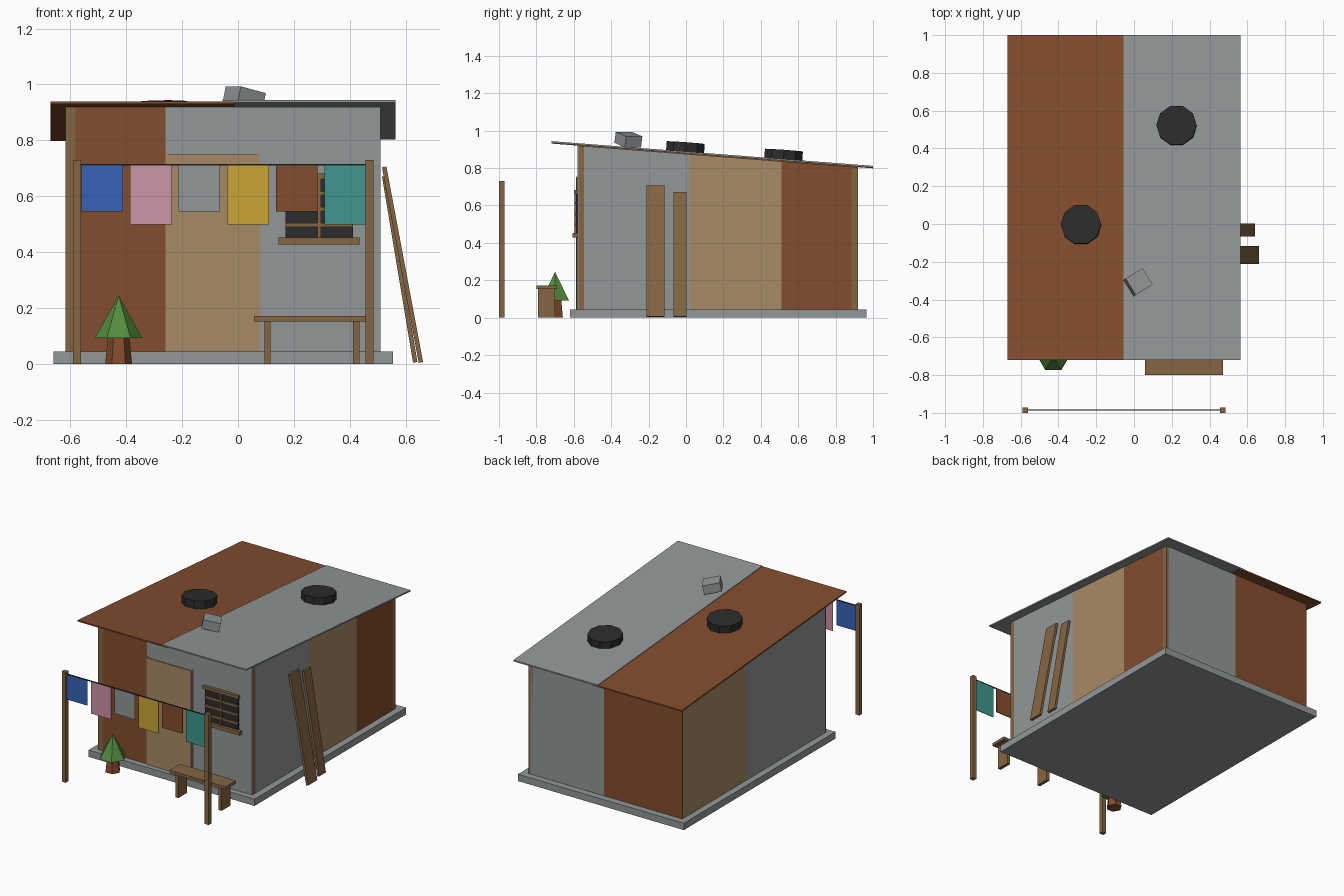
import bpy, bmesh, math
from mathutils import Matrix, Vector

if "Cube" in bpy.data.objects:
    bpy.data.objects.remove(bpy.data.objects["Cube"], do_unlink=True)


def material(name, r, g, b):
    lin = [(c / 255 / 12.92) if c < 11 else ((c / 255 + 0.055) / 1.055) ** 2.4 for c in (r, g, b)]
    m = bpy.data.materials.new(name)
    m.use_nodes = True
    m.diffuse_color = (*lin, 1)
    bsdf = m.node_tree.nodes["Principled BSDF"]
    bsdf.inputs["Base Color"].default_value = (*lin, 1)
    bsdf.inputs["Roughness"].default_value = 0.9
    return m


RUST = material("rust", 132, 77, 45)
TAN = material("tan board", 167, 139, 102)
GREY = material("grey metal", 147, 151, 152)
WOOD = material("wood", 133, 102, 68)
DARK = material("dark rubber", 44, 44, 45)
BLUE = material("blue cloth", 53, 100, 182)
PINK = material("pink cloth", 205, 147, 165)
YELLOW = material("yellow cloth", 203, 165, 52)
TEAL = material("teal cloth", 63, 151, 143)
GREEN = material("green leaves", 84, 139, 63)

SLOPE = -0.077


def roof_z(y):
    """Height of the underside of the roof."""
    return 0.931 + SLOPE * (y + 0.72)


def finish(name, bm, mat):
    bmesh.ops.recalc_face_normals(bm, faces=bm.faces)
    mesh = bpy.data.meshes.new(name)
    bm.to_mesh(mesh)
    bm.free()
    mesh.materials.append(mat)
    obj = bpy.data.objects.new(name, mesh)
    bpy.context.collection.objects.link(obj)
    return obj


def slab(name, mat, x, y, z0, z1=None):
    """Box from ranges; without z1 its top follows the roof."""
    bm = bmesh.new()
    bmesh.ops.create_cube(bm, size=1)
    for v in bm.verts:
        px = x[v.co.x > 0]
        py = y[v.co.y > 0]
        top = roof_z(py) if z1 is None else z1
        v.co = (px, py, top if v.co.z > 0 else z0)
    return finish(name, bm, mat)


def block(name, mat, size, centre, rotation):
    bm = bmesh.new()
    bmesh.ops.create_cube(bm, size=1)
    bmesh.ops.transform(bm, verts=bm.verts, matrix=Matrix.Translation(centre)
                        @ rotation @ Matrix.Diagonal((*size, 1)))
    return finish(name, bm, mat)


def cone(name, mat, sides, r0, r1, depth, base, tilt=0.0):
    bm = bmesh.new()
    bmesh.ops.create_cone(bm, cap_ends=True, segments=sides, radius1=r0, radius2=r1, depth=depth)
    bmesh.ops.transform(bm, verts=bm.verts, matrix=Matrix.Translation(base)
                        @ Matrix.Rotation(tilt, 4, 'X') @ Matrix.Translation((0, 0, depth / 2)))
    # Put a corner on the x axis so flat sides face front and back
    first = max(bm.verts, key=lambda v: v.co.x).co
    if abs(first.y - base[1]) > 0.01:
        bmesh.ops.rotate(bm, verts=bm.verts, cent=base, matrix=Matrix.Rotation(math.pi / sides, 3, 'Z'))
    return finish(name, bm, mat)


# Foundation
FLOOR = 0.045
slab("foundation", GREY, (-0.66, 0.555), (-0.62, 0.965), 0, FLOOR)

# Walls, made of patched sheets
L, R, F, B, T = -0.617, 0.51, -0.58, 0.92, 0.006
P = 0.035
slab("front_wall_rust", RUST, (L + P, -0.26), (F, F + T), FLOOR)
slab("front_wall_grey", GREY, (-0.26, R), (F, F + T), FLOOR)
slab("back_wall_grey", GREY, (-0.045, R - P / 2), (B - T, B), FLOOR)
slab("back_wall_rust", RUST, (L, -0.045), (B - T, B), FLOOR)
slab("left_wall_grey", GREY, (R - T, R), (F + P, 0.02), FLOOR)
slab("left_wall_tan", TAN, (R - T, R), (0.02, 0.51), FLOOR)
slab("left_wall_rust", RUST, (R - T, R), (0.51, B - P), FLOOR)
slab("right_wall_grey", GREY, (L, L + T), (F + T, 0.25), FLOOR)
slab("right_wall_tan", TAN, (L, L + T), (0.25, B - T), FLOOR)

# Corner posts
slab("front_right_post", WOOD, (L, L + P), (F, F + P), FLOOR)
slab("front_left_post", WOOD, (R - P, R), (F + T, F + P), FLOOR)
slab("back_left_post", WOOD, (R - P, R), (B - P, B), FLOOR)
slab("back_right_post", WOOD, (L + T, L + P), (B - P, B - T), FLOOR)

# Roof sheets, overlapping slightly
for name, mat, x, lift in (("roof_rust", RUST, (-0.67, -0.015), 0.0),
                           ("roof_grey", GREY, (-0.055, 0.563), 0.004)):
    sheet = slab(name, mat, x, (-0.72, 1.0), 0, 0.009)
    for v in sheet.data.vertices:
        v.co.z += roof_z(v.co.y) + lift

# Door with slim jambs
slab("door", TAN, (-0.25, 0.068), (F - 0.008, F), FLOOR, 0.75)
for side, x in (("right", -0.26), ("left", 0.068)):
    slab(side + "_door_jamb", TAN, (x, x + 0.01), (F - 0.005, F), FLOOR, 0.755)

# Barred window
slab("window_pane", DARK, (0.17, 0.412), (F - 0.008, F), 0.45, 0.67)
slab("window_sill", WOOD, (0.145, 0.435), (F - 0.027, F), 0.428, 0.452)
slab("window_lintel", WOOD, (0.16, 0.422), (F - 0.02, F), 0.662, 0.682)
slab("window_upright", WOOD, (0.284, 0.297), (F - 0.016, F), 0.45, 0.67)
for i in range(3):
    z = 0.49 + i * 0.057
    slab(f"window_bar_{i}", WOOD, (0.17, 0.412), (F - 0.014, F), z, z + 0.014)

# Clothes line
for side, x in (("right", -0.59), ("left", 0.456)):
    slab(side + "_line_pole", WOOD, (x, x + 0.029), (-1.0, -0.971), 0, 0.73)
slab("line_rope", DARK, (-0.575, 0.47), (-0.988, -0.982), 0.71, 0.716)
for i, mat in enumerate((BLUE, PINK, GREY, YELLOW, RUST, TEAL)):
    x = -0.56 + i * 0.174
    slab(f"cloth_{i}", mat, (x, x + 0.148), (-0.987, -0.983), 0.5 if i % 2 else 0.546, 0.712)

# Bench
slab("bench_seat", WOOD, (0.058, 0.47), (-0.80, -0.69), 0.153, 0.172)
for side, x in (("right", 0.095), ("left", 0.412)):
    slab(side + "_bench_leg", WOOD, (x, x + 0.022), (-0.79, -0.70), 0, 0.153)

# Small potted tree
cone("tree_pot", RUST, 6, 0.048, 0.038, 0.1, (-0.427, -0.70, 0))
cone("tree_leaves", GREEN, 6, 0.085, 0, 0.152, (-0.427, -0.70, 0.093))

# Planks leaning on the side wall
for i, (y, width, foot, top) in enumerate(((-0.163, 0.095, 0.654, 0.705), (-0.032, 0.07, 0.634, 0.672))):
    a, b = Vector((foot, y, 0.006)), Vector((0.523, y, top))
    d = b - a
    block(f"leaning_plank_{i}", WOOD, (0.016, width, d.length), (a + b) / 2,
          Matrix.Rotation(math.atan2(d.x, d.z), 4, 'Y'))

# Old tyres and a loose brick on the roof
for i, (x, y) in enumerate(((-0.28, -0.005), (0.226, 0.52))):
    cone(f"roof_tyre_{i}", DARK, 10, 0.107, 0.107, 0.05, (x, y, roof_z(y) + 0.01), math.atan(SLOPE))
block("roof_brick", GREY, (0.108, 0.102, 0.06), (0.022, -0.308, 0.952),
      Matrix.Rotation(math.radians(32), 4, 'Z') @ Matrix.Rotation(math.radians(13), 4, 'Y'))
